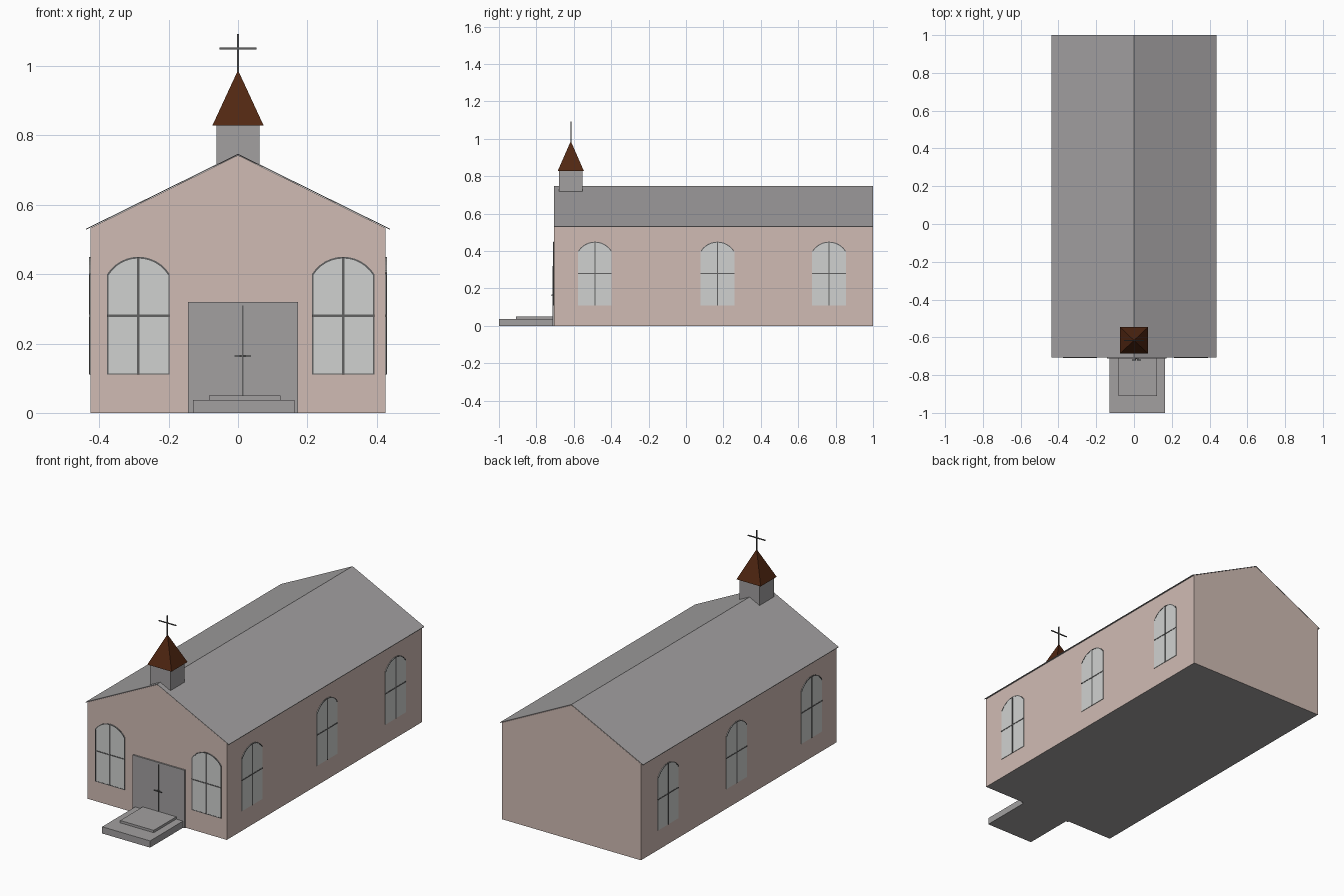
import bpy, bmesh, math
from mathutils import Matrix, Vector

if "Cube" in bpy.data.objects:
    bpy.data.objects.remove(bpy.data.objects["Cube"])


def material(name, rgb):
    m = bpy.data.materials.new(name)
    m.diffuse_color = (*rgb, 1)
    m.use_nodes = True
    m.node_tree.nodes["Principled BSDF"].inputs["Base Color"].default_value = m.diffuse_color
    return m


PINK = material("pale pink plaster", (0.63, 0.50, 0.455))
GREY = material("stone grey", (0.36, 0.35, 0.353))
GLASS = material("window pale grey", (0.63, 0.64, 0.63))
DARK = material("dark grey metal", (0.12, 0.12, 0.12))
BROWN = material("brown shingles", (0.082, 0.02, 0.006))


def finish(name, bm, *mats):
    bmesh.ops.recalc_face_normals(bm, faces=bm.faces)
    me = bpy.data.meshes.new(name)
    bm.to_mesh(me)
    bm.free()
    for m in mats:
        me.materials.append(m)
    ob = bpy.data.objects.new(name, me)
    bpy.context.collection.objects.link(ob)
    return ob


def add_prism(bm, pts, d0, d1, mat=0, place=Matrix()):
    """Extrude an outline in x/z from depth d0 to d1 along y."""
    vs = [bm.verts.new(place @ Vector((u, d0, v))) for u, v in pts]
    f = bm.faces.new(vs)
    ext = bmesh.ops.extrude_face_region(bm, geom=[f])["geom"]
    new = [g for g in ext if isinstance(g, bmesh.types.BMVert)]
    bmesh.ops.translate(bm, verts=new, vec=place.to_3x3() @ Vector((0, d1 - d0, 0)))
    faces = {f} | {fc for v in new for fc in v.link_faces}
    for fc in faces:
        fc.material_index = mat


def rect(u0, u1, v0, v1):
    return [(u0, v0), (u1, v0), (u1, v1), (u0, v1)]


def box(name, x, y, z, mat):
    bm = bmesh.new()
    add_prism(bm, rect(*x, *z), *y)
    return finish(name, bm, mat)


FRONT, BACK = -0.705, 1.0
HALF, EAVE, RIDGE = 0.425, 0.533, 0.743

# Gabled hall, with a grey underside
bm = bmesh.new()
add_prism(bm, [(-HALF, 0), (HALF, 0), (HALF, EAVE), (0, RIDGE), (-HALF, EAVE)], FRONT, BACK)
bmesh.ops.recalc_face_normals(bm, faces=bm.faces)
for f in bm.faces:
    if f.normal.z < -0.9:
        f.material_index = 1
finish("hall", bm, PINK, GREY)

# Thin roof sheets with slight eaves
bm = bmesh.new()
add_prism(bm, [(-0.438, 0.528), (0, RIDGE + 0.001), (0.438, 0.528),
               (0.438, 0.531), (0, RIDGE + 0.004), (-0.438, 0.531)], FRONT - 0.001, BACK)
finish("roof", bm, GREY)


# Arched windows: glass plate, glazing bars and frame
def window(name, place, half, full_frame):
    bottom, spring, top = 0.11, 0.40, 0.45
    rise = top - spring
    radius = (half * half + rise * rise) / (2 * rise)
    a = math.asin(half / radius)

    def arc(r):
        return [(r * math.sin(t), top - radius + r * math.cos(t))
                for t in [a - 2 * a * i / 12 for i in range(13)]]

    bm = bmesh.new()
    outer, inner = arc(radius), arc(radius - 0.005)
    add_prism(bm, [(-half, bottom), (half, bottom)] + outer, 0.001, -0.003, 0, place)
    add_prism(bm, rect(-0.0035, 0.0035, bottom, top - 0.001), 0, -0.005, 1, place)
    add_prism(bm, rect(-half, half, 0.277, 0.283), 0, -0.0045, 1, place)
    for i in range(12):
        add_prism(bm, [outer[i], outer[i + 1], inner[i + 1], inner[i]], 0, -0.004, 1, place)
    if full_frame:
        add_prism(bm, rect(-half, half, bottom, bottom + 0.004), 0, -0.004, 1, place)
        for u in (-half, half - 0.004):
            add_prism(bm, rect(u, u + 0.004, bottom, spring), 0, -0.004, 1, place)
    finish(name, bm, GLASS, DARK)


for label, x in (("left", -0.287), ("right", 0.303)):
    window("front_window_" + label, Matrix.Translation((x, FRONT, 0)), 0.09, True)
for label, s in (("left", -1), ("right", 1)):
    for i, y in enumerate((-0.487, 0.168, 0.765)):
        place = Matrix.Translation((s * HALF, y, 0)) @ Matrix.Rotation(s * math.pi / 2, 4, "Z")
        window(f"{label}_window_{i + 1}", place, 0.09, False)

# Double door with seam and handles
box("door", (-0.144, 0.173), (-0.713, FRONT), (0, 0.32), GREY)
box("door_seam", (0.011, 0.016), (-0.715, -0.712), (0.05, 0.31), DARK)
for s in (-1, 1):
    cx = 0.0135 + s * 0.013
    box("door_handle", (cx - 0.011, cx + 0.011), (-0.722, -0.718), (0.162, 0.166), DARK)
    cx = 0.0135 + s * 0.006
    box("handle_stem", (cx - 0.003, cx + 0.003), (-0.72, -0.712), (0.161, 0.167), DARK)

# Entrance steps
box("lower_step", (-0.13, 0.163), (-1.0, FRONT), (0, 0.037), GREY)
box("upper_step", (-0.083, 0.122), (-0.91, -0.712), (0.036, 0.05), GREY)

# Bell tower, pyramid spire and cross
TY = -0.616
box("tower", (-0.062, 0.062), (TY - 0.062, TY + 0.062), (0.717, 0.83), GREY)
bm = bmesh.new()
base = [bm.verts.new((x * 0.074, TY + y * 0.07, 0.828))
        for x, y in ((-1, -1), (1, -1), (1, 1), (-1, 1))]
tip = bm.verts.new((0, TY, 0.988))
bm.faces.new(base)
for i in range(4):
    bm.faces.new((base[i], base[(i + 1) % 4], tip))
finish("spire", bm, BROWN)
box("cross_post", (-0.0025, 0.0025), (TY - 0.0025, TY + 0.0025), (0.975, 1.092), DARK)
box("cross_arm", (-0.053, 0.053), (TY - 0.0025, TY + 0.0025), (1.048, 1.053), DARK)
